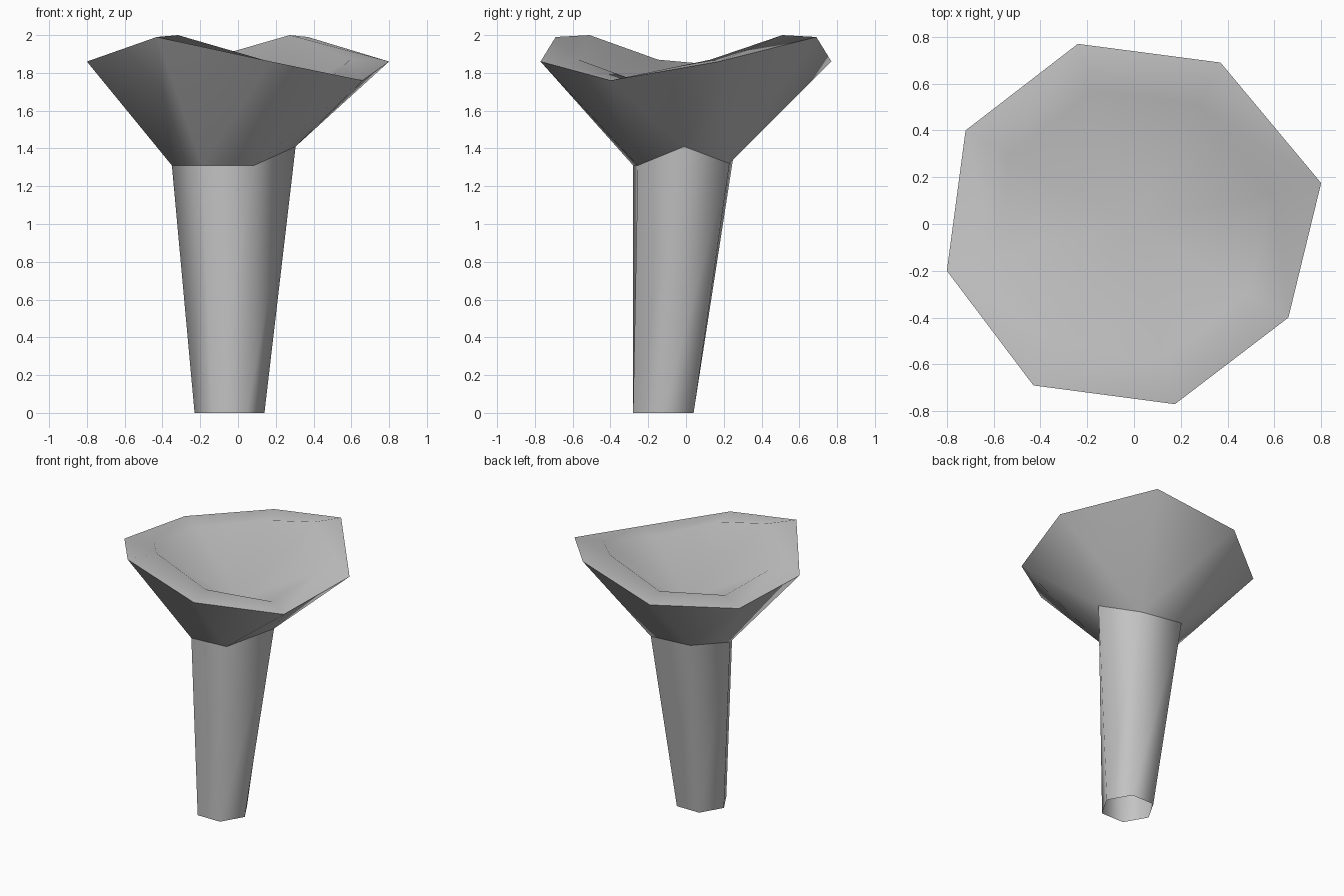
import bpy, bmesh, math

cube = bpy.data.objects.get("Cube")
if cube:
    bpy.data.objects.remove(cube, do_unlink=True)

# Material
grey = bpy.data.materials.new("plain_grey")
grey.use_nodes = True
colour = (0.55, 0.55, 0.55, 1)
grey.diffuse_color = colour
grey.node_tree.nodes["Principled BSDF"].inputs["Base Color"].default_value = colour

# Wavy eight-sided rim, counter-clockwise from the right-hand corner
rim_points = [(0.80, 0.175, 1.86), (0.37, 0.69, 1.99), (-0.24, 0.77, 1.86),
              (-0.72, 0.40, 1.82), (-0.80, -0.20, 1.86), (-0.43, -0.69, 1.99),
              (0.175, -0.77, 1.86), (0.66, -0.40, 1.76)]

# Slightly uneven six-sided neck, same direction
neck_points = [(0.305, -0.01, 1.41), (0.13, 0.23, 1.32), (-0.21, 0.25, 1.35),
               (-0.35, -0.02, 1.31), (-0.19, -0.28, 1.31), (0.085, -0.255, 1.31)]

bm = bmesh.new()


def ring(points):
    return [bm.verts.new(p) for p in points]


def bridge(a, b):
    n = len(a)
    for i in range(n):
        j = (i + 1) % n
        bm.faces.new((a[i], a[j], b[j], b[i]))


# Tapered stem, open at the foot
foot = ring([(-0.045 + 0.185 * math.cos(i * math.pi / 3),
              -0.12 + 0.185 * math.sin(i * math.pi / 3), 0) for i in range(6)])
neck = ring(neck_points)
bridge(foot, neck)

# Flared underside: the rim corners each neck corner fans out to
rim = ring(rim_points)
fans = [(7, 0), (0, 1), (2, 3), (3, 4), (5, 6), (6, 7)]
for i, (first, last) in enumerate(fans):
    bm.faces.new((neck[i], rim[first], rim[last]))
    j = (i + 1) % 6
    start = fans[j][0]
    if start == last:
        bm.faces.new((neck[i], rim[last], neck[j]))
    else:
        bm.faces.new((neck[i], rim[last], rim[start], neck[j]))

# Flat lip and the hollow sloping to its middle
lip = ring([(x * 0.74, y * 0.74, z + 0.01) for x, y, z in rim_points])
bridge(rim, lip)
middle = bm.verts.new((0, 0, 1.54))
for i in range(8):
    bm.faces.new((lip[i], lip[(i + 1) % 8], middle))

mesh = bpy.data.meshes.new("flared_cap_and_stem")
bm.to_mesh(mesh)
bm.free()
mesh.materials.append(grey)
body = bpy.data.objects.new("flared_cap_and_stem", mesh)
bpy.context.collection.objects.link(body)

# Soft shading with a crisp rim
bpy.ops.object.select_all(action="DESELECT")
body.select_set(True)
bpy.context.view_layer.objects.active = body
bpy.ops.object.shade_smooth_by_angle(angle=math.radians(75))
